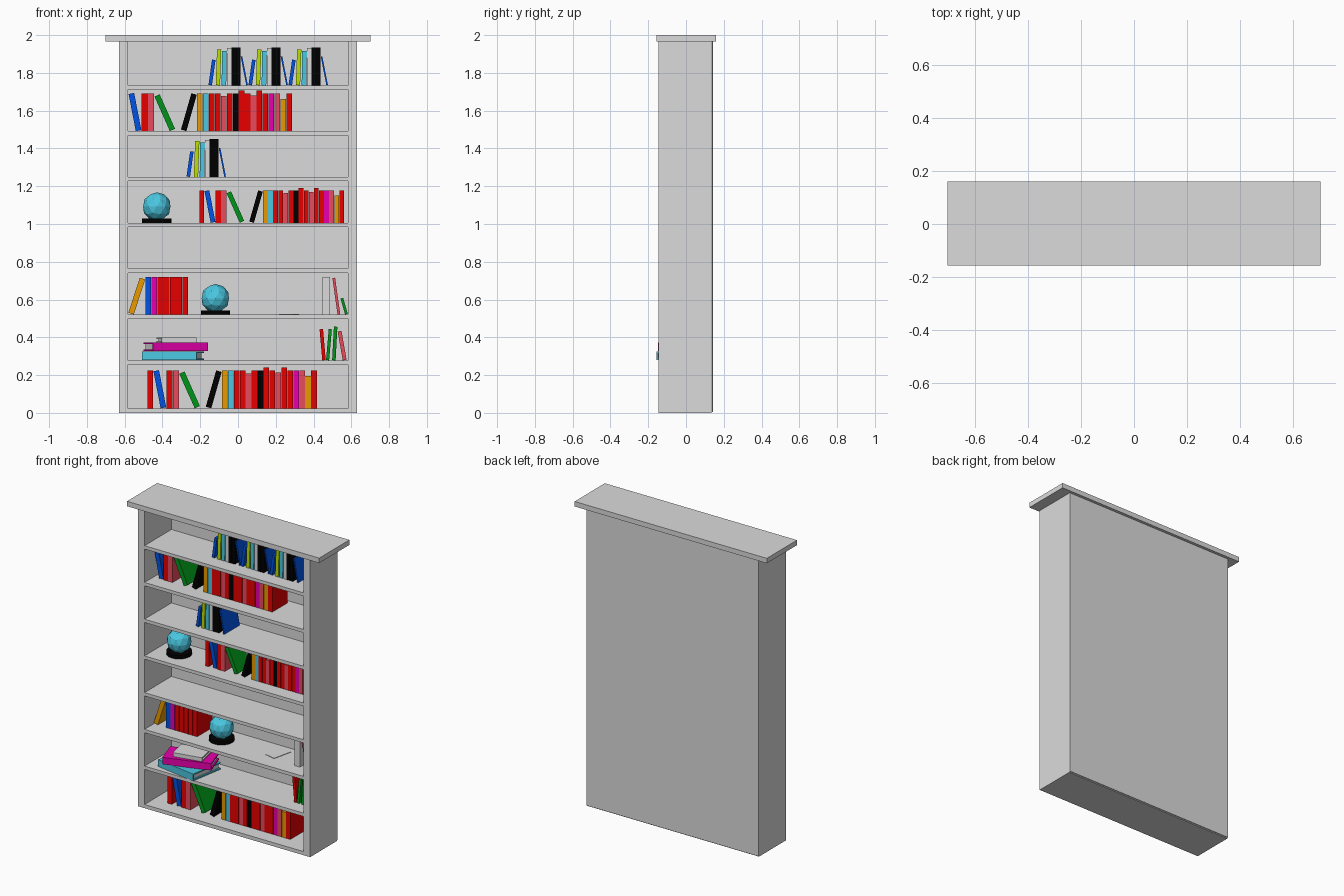
import bpy, bmesh
from math import radians, sin, cos
from mathutils import Matrix

cube = bpy.data.objects.get("Cube")
if cube:
    bpy.data.objects.remove(cube, do_unlink=True)

COLOURS = {
    "grey": (0.71, 0.71, 0.71), "black": (0, 0, 0),
    "red": (0.8, 0, 0), "pink": (0.8, 0.07, 0.11),
    "magenta": (0.8, 0, 0.42), "gold": (0.8, 0.32, 0),
    "lime": (0.5, 0.75, 0), "green": (0, 0.3, 0.01),
    "cyan": (0.07, 0.58, 0.76), "blue": (0, 0.085, 0.78),
}
MATS = {}
for name, rgb in COLOURS.items():
    mat = bpy.data.materials.new(name)
    mat.use_nodes = True
    mat.diffuse_color = (*rgb, 1)
    mat.node_tree.nodes["Principled BSDF"].inputs["Base Color"].default_value = (*rgb, 1)
    MATS[name] = mat


def finish(name, bm, colour):
    mesh = bpy.data.meshes.new(name)
    bm.to_mesh(mesh)
    bm.free()
    mesh.materials.append(MATS[colour])
    obj = bpy.data.objects.new(name, mesh)
    bpy.context.collection.objects.link(obj)


def box(name, size, centre, colour, turn=Matrix()):
    """Box of a given size, moved to centre, then transformed by turn."""
    bm = bmesh.new()
    bmesh.ops.create_cube(bm, size=1)
    bm.transform(turn @ Matrix.Translation(centre) @ Matrix.Diagonal((*size, 1)))
    finish(name, bm, colour)


# Case: sides, top, back and shelves
FRONT, BACK = -0.145, 0.136
DEPTH, MID = BACK - FRONT, (FRONT + BACK) / 2
for side, sign in (("left", 1), ("right", -1)):
    box(side + "_side", (0.047, DEPTH, 1.97), (sign * 0.6055, MID, 0.985), "grey")
box("top_board", (1.405, 0.315, 0.033), (0, 0.002, 1.9835), "grey")
box("back_panel", (1.258, 0.005, 1.96), (0, 0.1405, 0.985), "grey")
FLOORS = [0.024] + [0.278 + 0.2427 * i for i in range(7)]
for floor in FLOORS:
    thick = min(floor, 0.022)
    box("shelf", (1.164, DEPTH, thick), (0, MID, floor - thick / 2), "grey")
box("base_board", (1.164, DEPTH, 0.003), (0, MID, 0.0015), "grey")


# Rows of standing books: (colour, width, height, lean), packed side by side
def book_row(books, x, floor, scale=1.0):
    for colour, width, height, lean in books:
        w, h, a = width * scale, height * scale, radians(lean)
        span = w * cos(a) + h * abs(sin(a))
        if colour:
            # rotate about the lower corner that touches the shelf
            if lean < 0:
                foot, middle = x + span - w * cos(a), w / 2
            else:
                foot, middle = x + w * cos(a), -w / 2
            turn = Matrix.Translation((foot, 0, floor)) @ Matrix.Rotation(a, 4, "Y")
            box(colour + "_book", (w - 0.0015, 0.16 * scale, h),
                (middle, 0.08 * scale - 0.05, h / 2), colour, turn)
        x += span


W = 0.0315


def upright(colours, height=0.2, width=W):
    return [(c, width, height, 0) for c in colours.split()]


long_set = (upright("red") + [("blue", W, 0.2, -11)] + upright("red pink", width=0.034)
            + [("green", W, 0.2, -24), (None, 0.03, 0.1, 0), ("black", W, 0.2, 16)]
            + upright("gold cyan red red") + upright("pink", 0.185)
            + upright("red black") + upright("red", 0.215) + upright("red")
            + upright("pink", 0.19) + upright("red", 0.215)
            + upright("red magenta pink") + upright("gold", 0.17) + upright("red"))
short_set = [("blue", 0.02, 0.135, 8), ("lime", 0.024, 0.19, 2), ("cyan", 0.026, 0.182, 1),
             ("grey", 0.024, 0.197, 0), ("black", 0.024, 0.2, 0), ("black", 0.024, 0.2, 0),
             ("blue", 0.01, 0.155, -11)]
mixed_set = ([("gold", W, 0.195, 18)] + upright("blue magenta")
             + upright("red red red red red", width=0.033))
pair_set = [("grey", 0.042, 0.2, 0), (None, 0.01, 0.1, 0),
            ("pink", 0.016, 0.195, -8), ("green", 0.016, 0.088, -16)]
end_set = [("red", 0.02, 0.165, -5), ("green", 0.018, 0.165, 5),
           ("green", 0.02, 0.178, 3), ("pink", 0.022, 0.155, -10)]

book_row(long_set, -0.48, FLOORS[0])
book_row(end_set, 0.431, FLOORS[1])
book_row(mixed_set, -0.581, FLOORS[2])
book_row(pair_set, 0.447, FLOORS[2])
book_row(long_set, -0.205, FLOORS[4], 0.855)
book_row(short_set, -0.273, FLOORS[5])
book_row(long_set[1:], -0.58, FLOORS[6])
for start in (-0.157, 0.055, 0.267):
    book_row(short_set, start, FLOORS[7])


# Faceted globes on round black bases
def globe(x, floor):
    bm = bmesh.new()
    bmesh.ops.create_icosphere(bm, subdivisions=2, radius=0.076,
                               matrix=Matrix.Translation((x, 0, floor + 0.086)))
    finish("globe", bm, "cyan")
    bm = bmesh.new()
    bmesh.ops.create_cone(bm, cap_ends=True, segments=24, radius1=0.077, radius2=0.077,
                          depth=0.022, matrix=Matrix.Translation((x, 0, floor + 0.011)))
    finish("globe_base", bm, "black")


globe(-0.43, FLOORS[4])
globe(-0.12, FLOORS[2])


# Lying books: two covers, a spine along the front and a page block
def lying_book(colour, x, y, z, width, depth, height, angle):
    turn = Matrix.Translation((x, y, z)) @ Matrix.Rotation(radians(angle), 4, "Z")
    cover = 0.008
    for level in (cover / 2, height - cover / 2):
        box(colour + "_cover", (width, depth, cover), (0, 0, level), colour, turn)
    box(colour + "_spine", (width, cover, height),
        (0, (cover - depth) / 2, height / 2), colour, turn)
    box("pages", (width - 0.02, depth - 0.02, height - cover * 2),
        (0, 0, height / 2), "grey", turn)


lying_book("cyan", -0.345, -0.015, 0.28, 0.294, 0.235, 0.046, -9.6)
lying_book("magenta", -0.33, -0.022, 0.327, 0.306, 0.165, 0.045, 18)
lying_book("grey", -0.325, -0.02, 0.373, 0.19, 0.13, 0.026, 12)

# Loose sheet of paper
box("paper", (0.077, 0.137, 0.003), (0, 0, 0.0015), "grey",
    Matrix.Translation((0.27, 0.035, FLOORS[2])) @ Matrix.Rotation(radians(-13), 4, "Z"))
